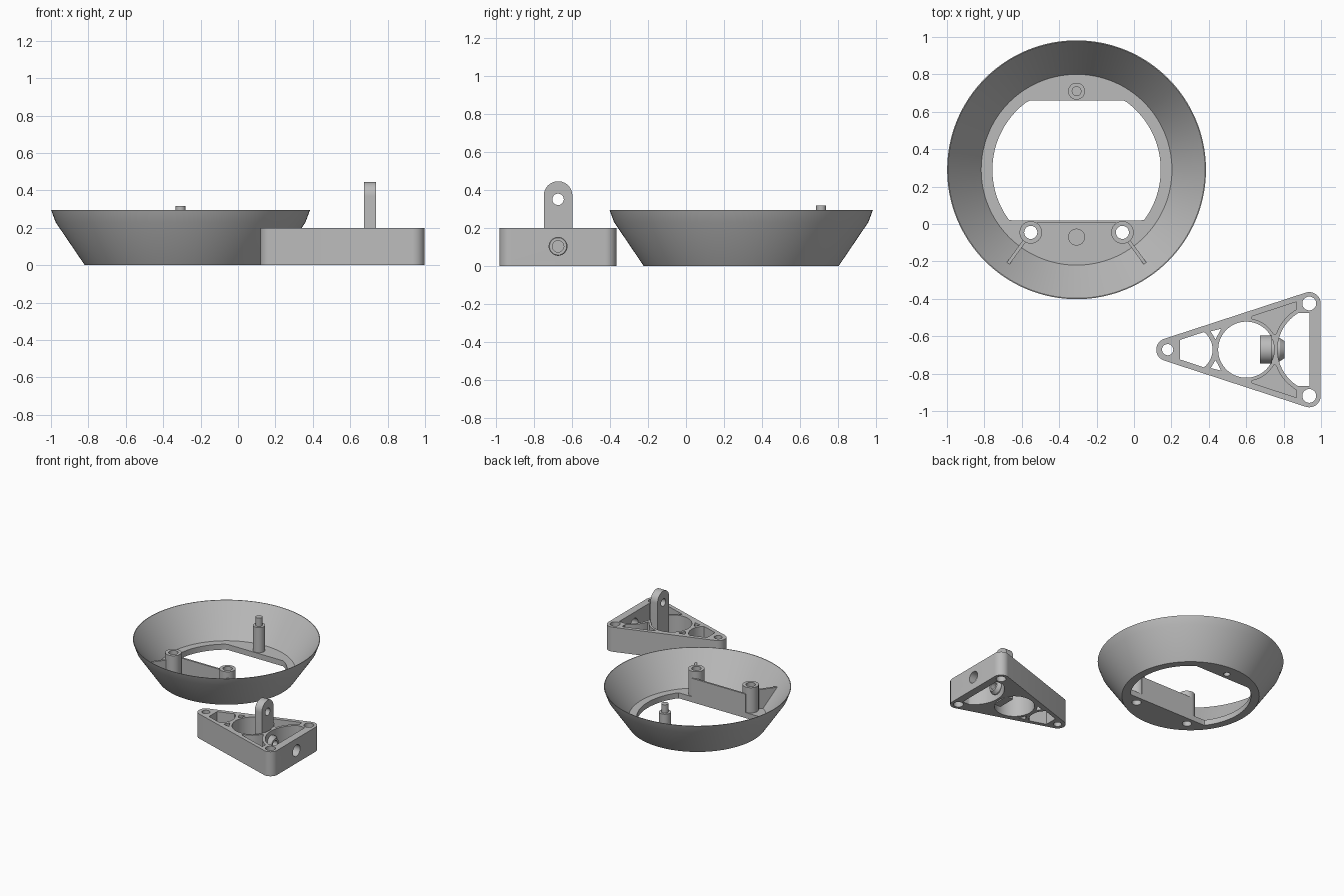
import bpy, bmesh, math
from mathutils import Matrix, Vector

if "Cube" in bpy.data.objects:
    bpy.data.objects.remove(bpy.data.objects["Cube"])

grey = bpy.data.materials.new("plain_grey")
grey.use_nodes = True
grey.diffuse_color = (0.5, 0.5, 0.5, 1)
grey.node_tree.nodes["Principled BSDF"].inputs["Base Color"].default_value = (0.5, 0.5, 0.5, 1)


def finish(ob):
    """Weld, fix normals, colour and shade one part."""
    bm = bmesh.new()
    bm.from_mesh(ob.data)
    bmesh.ops.remove_doubles(bm, verts=bm.verts, dist=1e-5)
    bmesh.ops.recalc_face_normals(bm, faces=bm.faces)
    bm.to_mesh(ob.data)
    bm.free()
    ob.data.materials.clear()
    ob.data.materials.append(grey)
    bpy.ops.object.select_all(action='DESELECT')
    ob.select_set(True)
    bpy.context.view_layer.objects.active = ob
    bpy.ops.object.shade_smooth_by_angle(angle=math.radians(30))
    return ob


def circle(x, y, r, n=48):
    return [(x + r * math.cos(math.tau * i / n), y + r * math.sin(math.tau * i / n)) for i in range(n)]


def prism(name, outlines, z0, z1, matrix=Matrix()):
    """Extrude a flat outline; every further outline is a hole."""
    cu = bpy.data.curves.new(name, 'CURVE')
    cu.dimensions, cu.fill_mode, cu.extrude = '2D', 'BOTH', (z1 - z0) / 2
    for outline in outlines:
        pts = [p for i, p in enumerate(outline)
               if (Vector(p) - Vector(outline[i - 1])).length > 1e-4]
        sp = cu.splines.new('POLY')
        sp.points.add(len(pts) - 1)
        for sp_pt, p in zip(sp.points, pts):
            sp_pt.co = (p[0], p[1], 0, 1)
        sp.use_cyclic_u = True
    ob = bpy.data.objects.new(name, cu)
    bpy.context.collection.objects.link(ob)
    bpy.ops.object.select_all(action='DESELECT')
    ob.select_set(True)
    bpy.context.view_layer.objects.active = ob
    bpy.ops.object.convert(target='MESH')
    ob = bpy.context.view_layer.objects.active
    ob.data.transform(matrix @ Matrix.Translation((0, 0, (z0 + z1) / 2)))
    return finish(ob)


def upright(origin, d):
    """Frame whose outline runs along d and up, extruded sideways."""
    d, up = Vector(d).normalized(), Vector((0, 0, 1))
    m = Matrix((d, up, d.cross(up))).transposed().to_4x4()
    return Matrix.Translation(origin) @ m


def lathe(name, profile, matrix, n=96):
    """Spin a closed (radius, height) profile around its axis."""
    bm = bmesh.new()
    rings = [[bm.verts.new((x, y, h)) for x, y in circle(0, 0, r, n)] for r, h in profile]
    for k, ring in enumerate(rings):
        prev = rings[k - 1]
        for i in range(n):
            bm.faces.new((prev[i - 1], prev[i], ring[i], ring[i - 1]))
    me = bpy.data.meshes.new(name)
    bm.to_mesh(me)
    bm.free()
    ob = bpy.data.objects.new(name, me)
    bpy.context.collection.objects.link(ob)
    me.transform(matrix)
    return finish(ob)


# ---- Flared ring ----
CX, CY, FLOOR = -0.307, 0.29, 0.045
at_ring = Matrix.Translation((CX, CY, 0))
lathe("flared_wall", [(0.505, 0), (0.512, 0), (0.668, 0.23), (0.692, 0.295),
                      (0.687, 0.295), (0.51, FLOOR), (0.505, FLOOR)], at_ring, 128)

# Floor with a round opening flattened at front and back
opening = [(x, max(-0.27, min(0.37, y))) for x, y in circle(0, 0, 0.45, 128)]
POST_X, POST_Y, PIN_Y = 0.245, -0.335, 0.42
prism("ring_floor", [circle(0, 0, 0.505, 128), opening, circle(0, PIN_Y, 0.025),
                     circle(POST_X, POST_Y, 0.035), circle(-POST_X, POST_Y, 0.035)],
      0, FLOOR, at_ring)

# Locating pin at the back, low boss at the front
prism("pin_post", [circle(0, PIN_Y, 0.045)], FLOOR, 0.25, at_ring)
prism("pin_tip", [circle(0, PIN_Y, 0.026)], 0.25, 0.318, at_ring)
prism("low_boss", [circle(0, -0.36, 0.045)], FLOOR, 0.06, at_ring)

# Hollow posts, each braced by a radial rib, joined by a straight wall
for side, s in (("left", 1), ("right", -1)):
    prism(side + "_post", [circle(s * POST_X, POST_Y, 0.06), circle(s * POST_X, POST_Y, 0.035)],
          FLOOR, 0.25, at_ring)
    prism(side + "_rib", [[(0.46, 0.04), (0.515, 0.04), (0.632, 0.2), (0.46, 0.2)]],
          -0.009, 0.009, upright((CX, CY, 0), (s * POST_X, POST_Y, 0)))
prism("cross_wall", [[(-POST_X, -0.285), (POST_X, -0.285), (POST_X, -0.27), (-POST_X, -0.27)]],
      FLOOR, 0.195, at_ring)

# ---- Triangular bracket ----
BY, TOP, DECK = -0.672, 0.2, 0.03
TIP, BASE, HALF, R = 0.18, 0.937, 0.247, 0.061
at_bracket = Matrix.Translation((0, BY, 0))
SLOPE = HALF / (BASE - TIP)
lean = 90 + math.degrees(math.atan(SLOPE))


def wall(x):
    """Half width of the inside of the bracket at x."""
    return (x - TIP) * SLOPE + 0.031


def clamp(v, limit):
    return max(-limit, min(limit, v))


# Rounded triangle outline
hull = []
for (x, y), a0, a1 in (((BASE, HALF), 0, lean), ((TIP, 0), lean, 360 - lean),
                       ((BASE, -HALF), 360 - lean, 360)):
    for i in range(17):
        a = math.radians(a0 + (a1 - a0) * i / 16)
        hull.append((x + R * math.cos(a), y + R * math.sin(a)))

# Through openings: screw holes, tip cell, round cell, base cell, small gaps
tip_cell = [(max(x, 0.245), clamp(y, wall(max(x, 0.245)))) for x, y in circle(0.30, 0, 0.12, 96)]
base_cell = [(min(x, BASE), clamp(y, 0.195)) for x, y in circle(0.995, 0, 0.228, 128)]
holes = [circle(TIP, 0, 0.03), circle(BASE, HALF, 0.037), circle(BASE, -HALF, 0.037),
         tip_cell, circle(0.6, 0, 0.15, 64), base_cell]
pockets = []
for s in (1, -1):
    holes.append([(0.41, s * 0.098), (0.436, s * 0.055), (0.466, s * 0.112)])
    # Blind pocket between the ring walls and the outer wall
    upper, lower = [], []
    for i in range(25):
        x = 0.63 + 0.24 * i / 24
        low = max(0.08, math.sqrt(max(0, 0.168 ** 2 - (x - 0.6) ** 2)),
                  math.sqrt(max(0, 0.25 ** 2 - (x - 0.995) ** 2)))
        if low < wall(x) - 0.004:
            upper.append((x, s * wall(x)))
            lower.append((x, s * low))
    pockets.append(lower + upper[::-1])

prism("bracket_floor", [hull] + holes, 0, DECK, at_bracket)
frame = prism("bracket_frame", [hull] + holes + pockets, DECK, TOP, at_bracket)

# Upright lug with rounded top and eye
arch = [(0.075 * math.cos(math.pi * i / 24), 0.37 + 0.075 * math.sin(math.pi * i / 24)) for i in range(25)]
prism("lug", [[(-0.075, 0), (0.075, 0)] + arch, circle(0, 0.35, 0.03)],
      0.675, 0.738, upright((0, BY, 0), (0, 1, 0)))

# Tapered boss with a bore, facing the screw hole in the base wall
along_x = Matrix.Translation((0, BY, 0.103)) @ Matrix.Rotation(math.pi / 2, 4, 'Y')
lathe("screw_boss", [(0.03, 0.735), (0.062, 0.735), (0.062, 0.78), (0.045, 0.805), (0.03, 0.805)],
      along_x, 48)
for r, x0, x1 in ((0.03, 0.739, 0.85), (0.047, 0.88, 1.1)):
    cutter = prism("bore_cutter", [circle(0, 0, r)], x0, x1, along_x)
    cutter.hide_render = True
    mod = frame.modifiers.new("bore", 'BOOLEAN')
    mod.object, mod.operation, mod.solver = cutter, 'DIFFERENCE', 'EXACT'
    bpy.context.view_layer.objects.active = frame
    bpy.ops.object.modifier_apply(modifier=mod.name)
    bpy.data.objects.remove(cutter)
finish(frame)
